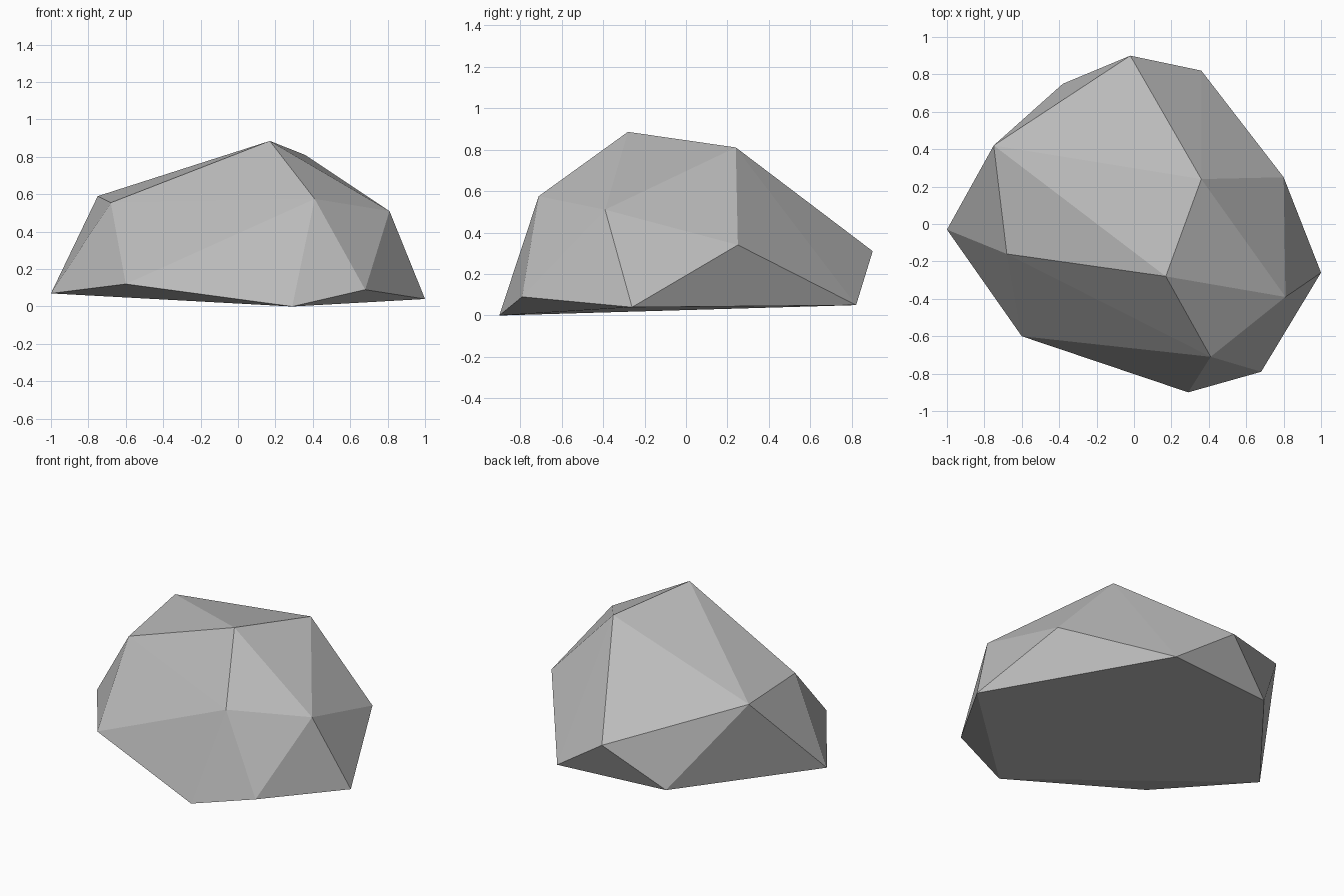
import bpy
import bmesh

# Remove the default cube if the scene has it
default_cube = bpy.data.objects.get("Cube")
if default_cube:
    bpy.data.objects.remove(default_cube, do_unlink=True)


def make_material(name, colour):
    material = bpy.data.materials.new(name)
    material.use_nodes = True
    material.diffuse_color = colour
    shader = next(n for n in material.node_tree.nodes if n.type == "BSDF_PRINCIPLED")
    shader.inputs["Base Color"].default_value = colour
    return material


def faceted_stone(name, corners, material):
    """Wrap a tight faceted skin round the corner points of a stone."""
    mesh = bmesh.new()
    points = [mesh.verts.new(corner) for corner in corners]
    bmesh.ops.convex_hull(mesh, input=points)
    bmesh.ops.recalc_face_normals(mesh, faces=mesh.faces[:])
    data = bpy.data.meshes.new(name)
    mesh.to_mesh(data)
    mesh.free()
    data.materials.append(material)
    data.shade_flat()
    stone = bpy.data.objects.new(name, data)
    bpy.context.scene.collection.objects.link(stone)
    return stone


# Foot of the boulder, anticlockwise from the front
foot = [
    (.29, -.9, 0), (.68, -.79, .09), (1, -.26, .04), (.36, .82, .05),
    (-.38, .75, .055), (-1, -.03, .07), (-.6, -.6, .12),
]
# Shoulder corners, anticlockwise from the front
shoulder = [
    (.41, -.71, .575), (.81, -.39, .51), (.8, .25, .34),
    (-.02, .9, .31), (-.75, .42, .59), (-.68, -.16, .555),
]
# Two peaks joined by the crest
crest = [(.17, -.28, .885), (.36, .24, .81)]

stone_grey = make_material("stone grey", (.5, .5, .5, 1))
faceted_stone("boulder", foot + shoulder + crest, stone_grey)
